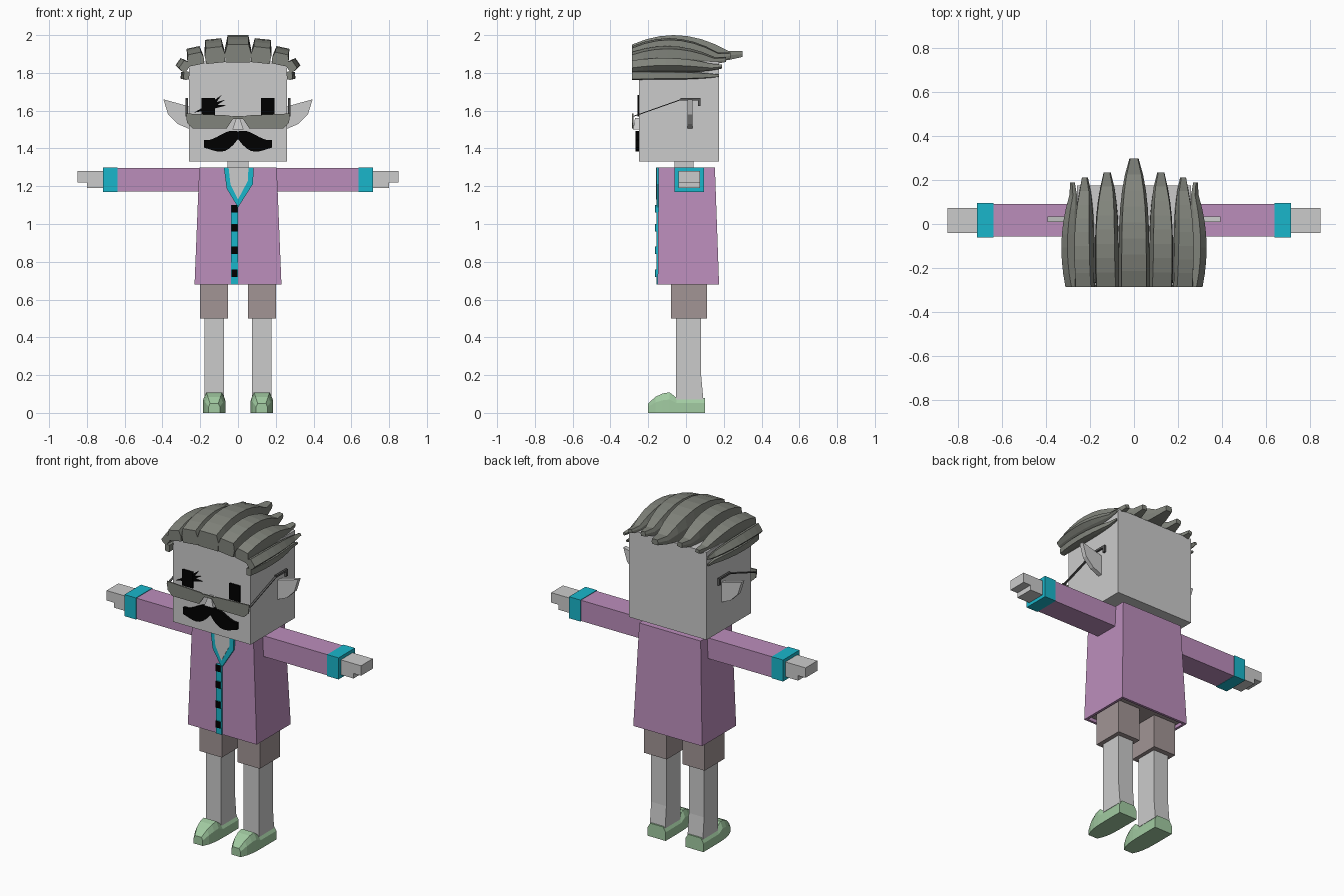
import bpy
import bmesh
from math import sin, cos, radians

if "Cube" in bpy.data.objects:
    bpy.data.objects.remove(bpy.data.objects["Cube"], do_unlink=True)


def material(name, red, green, blue):
    mat = bpy.data.materials.new(name)
    mat.use_nodes = True
    colour = (red, green, blue, 1)
    mat.diffuse_color = colour
    mat.node_tree.nodes["Principled BSDF"].inputs["Base Color"].default_value = colour
    return mat


SKIN = material("pale grey skin", .6, .6, .6)
COAT = material("mauve cloth", .5, .27, .5)
TEAL = material("teal trim", .01, .47, .6)
SHORTS = material("taupe cloth", .36, .3, .3)
SHOE = material("mint green", .36, .6, .36)
HAIR = material("ash grey", .22, .23, .2)
FRAME = material("dark grey metal", .1, .1, .1)
BLACK = material("black", 0, 0, 0)
SIDES = (("left", 1), ("right", -1))


def loft(name, rings, mat):
    """Skin a row of equal point rings and cap both ends."""
    bm = bmesh.new()
    rows = [[bm.verts.new(point) for point in ring] for ring in rings]
    for row, following in zip(rows, rows[1:]):
        for i in range(len(row)):
            bm.faces.new((row[i - 1], row[i], following[i], following[i - 1]))
    bm.faces.new(rows[0])
    bm.faces.new(rows[-1])
    bmesh.ops.recalc_face_normals(bm, faces=bm.faces)
    mesh = bpy.data.meshes.new(name)
    bm.to_mesh(mesh)
    bm.free()
    mesh.materials.append(mat)
    bpy.context.collection.objects.link(bpy.data.objects.new(name, mesh))


def rect(middle, half, front, back, z):
    """Level rectangle, given its middle and half width along x."""
    left, right = middle + half, middle - half
    return [(left, front, z), (right, front, z), (right, back, z), (left, back, z)]


def box(name, middle, half, front, back, bottom, top, mat):
    loft(name, [rect(middle, half, front, back, z) for z in (bottom, top)], mat)


def plate(name, outline, front, back, mat):
    """Give an (x, z) outline a thickness along y."""
    loft(name, [[(x, y, z) for x, z in outline] for y in (front, back)], mat)


def mirrored(outline, sign):
    return [(sign * x, z) for x, z in outline]


# Head, neck and nose
box("head", 0, .26, -.25, .175, 1.33, 1.86, SKIN)
box("neck", 0, .055, -.06, .04, 1.2, 1.34, SKIN)
loft("nose", [rect(0, .03, -.28, -.24, 1.5), rect(0, .01, -.27, -.24, 1.56)], SKIN)

# Coat with a hollow hem
loft("coat", [rect(0, .205, -.145, .153, 1.3), rect(0, .23, -.15, .175, .68),
              rect(0, .215, -.135, .16, .68), rect(0, .215, -.135, .16, .71)], COAT)
box("coat_lining", 0, .214, -.134, .159, .7, .707, SHORTS)

# Collar with chest opening, placket and buttons
neckline = [(-.05, 0), (.055, 0), (.053, -.07), (0, -.17), (-.04, -.09)]
for name, spread, front, mat in (("collar", 1.5, -.157, TEAL), ("chest", 1, -.159, SKIN)):
    plate(name, [(x * spread, 1.3 + z * (spread + 1) / 2) for x, z in neckline], front, -.14, mat)
box("placket", -.018, .018, -.157, -.14, .68, 1.1, TEAL)
for number, z in enumerate((.74, .86, .98, 1.08)):
    for name, front, back, mat in (("button", -.162, -.15, TEAL), ("button_face", -.165, -.162, BLACK)):
        box(f"{name}_{number}", -.018, .016, front, back, z - .02, z + .02, mat)


# Shoe: squared heel, step at the ankle, rounded toe
def shoe(name, middle):
    rings = []
    for step in range(9):
        along = step / 8
        y = .1 - .3 * along
        wide = .06 * (1 - along ** 6 / 2)
        top = .08 if step < 5 else .11 - .06 * (2 * along - 1) ** 3
        half = [(wide, 0), (wide, top * .65), (wide * .72, top)]
        outline = half + mirrored(half[::-1], -1)
        rings.append([(middle + x, y, z) for x, z in outline])
    loft(name, rings, SHOE)


# Moustache half: thick near the middle, thin at the tip
def moustache(name, sign):
    rings = []
    for step in range(9):
        along = step / 8
        middle = 1.47 - .05 * sin(2 * along)
        thick = .02 + .05 * sin(3 * along) * (1 - along)
        x = sign * along * .18
        rings.append([(x, y, middle + z) for y, z in
                      ((-.268, thick), (-.268, -thick), (-.249, -thick), (-.249, thick))])
    loft(name, rings, BLACK)


# Hair lock: swept front to back, arched and tapering to a tip
def lock(name, x, z, tilt, width, height, tip):
    across, lift = cos(radians(tilt)), sin(radians(tilt))
    rings = []
    for step in range(9):
        along = step / 8
        wide = width * (1 - .7 * along ** 4)
        low = height * along ** 6 / 5
        high = height * max(.42, 1 - 2.4 * (along - .38) ** 2)
        half = [(wide * .92, low), (wide, (low + high) / 2), (wide * .8, high)]
        outline = half + mirrored(half[::-1], -1)
        y = -.286 + along * (tip + .286)
        rings.append([(x + u * across + h * lift, y, z - u * lift + h * across) for u, h in outline])
    loft(name, rings, HAIR)


lock("hair_centre", 0, 1.855, 0, .07, .145, .298)

ear = [(.25, 1.5), (.32, 1.53), (.37, 1.58), (.395, 1.66), (.25, 1.62)]
lens = [(.02, 1.565), (.05, 1.575), (.275, 1.585), (.27, 1.535), (.24, 1.505), (.06, 1.505)]
for side, sign in SIDES:
    # Arms
    box(f"{side}_sleeve", sign * .42, .22, -.057, .09, 1.172, 1.297, COAT)
    box(f"{side}_cuff", sign * .677, .038, -.062, .095, 1.17, 1.3, TEAL)
    box(f"{side}_hand", sign * .78, .07, -.04, .073, 1.22, 1.28, SKIN)
    box(f"{side}_palm", sign * .75, .05, -.04, .073, 1.19, 1.22, SKIN)

    # Legs
    box(f"{side}_short", sign * .127, .075, -.08, .11, .5, .7, SHORTS)
    loft(f"{side}_leg", [rect(sign * .126, .051, -.053, back, z) for back, z in
                         ((.092, .07), (.08, .2), (.08, .51))], SKIN)
    shoe(f"{side}_shoe", sign * .126)

    # Ears, eyes, glasses and moustache
    plate(f"{side}_ear", mirrored(ear, sign), .008, .034, SKIN)
    box(f"{side}_eye", sign * .157, .035, -.258, -.249, 1.57, 1.668, BLACK)
    plate(f"{side}_lens", mirrored(lens, sign), -.287, -.279, HAIR)
    loft(f"{side}_temple", [rect(sign * .272, .006, y, y + .015, z) for y, z in
                            ((-.285, 1.57), (-.03, 1.66))], FRAME)
    box(f"{side}_temple_end", sign * .272, .006, -.03, .078, 1.655, 1.667, FRAME)
    box(f"{side}_temple_tip", sign * .272, .006, .064, .078, 1.625, 1.66, FRAME)
    moustache(f"{side}_moustache", sign)

    # Side hair
    lock(f"{side}_inner_hair", sign * .118, 1.852, sign * 6, .054, .128, .235)
    lock(f"{side}_outer_hair", sign * .218, 1.842, sign * 12, .044, .095, .212)
    lock(f"{side}_upper_side_hair", sign * .264, 1.822, sign * 55, .03, .065, .19)
    lock(f"{side}_lower_side_hair", sign * .258, 1.785, sign * 88, .022, .045, .175)

box("bridge", 0, .03, -.287, -.279, 1.556, 1.572, HAIR)

# Painted lashes fanning from the right eye
for angle in (5, 25, 45, 200):
    reach, rise = cos(radians(angle)), sin(radians(angle))
    plate(f"lash_{angle}", [(-.15 - rise * .015, 1.62 + reach * .015),
                            (-.15 + rise * .015, 1.62 - reach * .015),
                            (-.15 + reach * .09, 1.62 + rise * .09)], -.257, -.249, BLACK)
